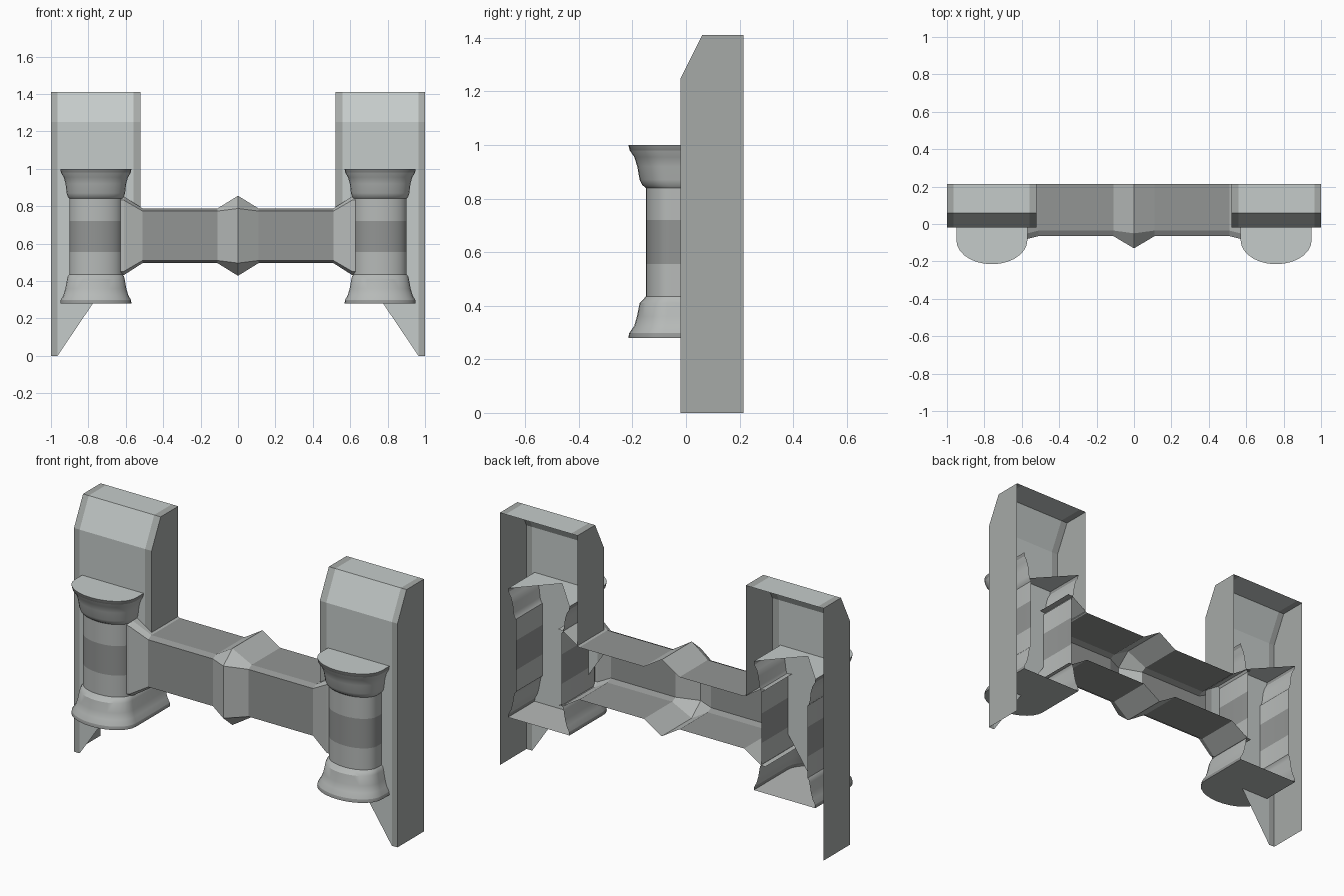
import bpy, bmesh
from math import sin, cos, pi, radians
from mathutils import Vector

cube = bpy.data.objects.get("Cube")
if cube:
    bpy.data.objects.remove(cube, do_unlink=True)


def material(name, r, g, b):
    m = bpy.data.materials.new(name)
    m.use_nodes = True
    m.diffuse_color = (r, g, b, 1)
    bsdf = next(n for n in m.node_tree.nodes if n.type == 'BSDF_PRINCIPLED')
    bsdf.inputs["Base Color"].default_value = (r, g, b, 1)
    return m


PANEL, STONE, TRIM, DARK = range(4)
MATS = [material("pale_panel", .56, .60, .59), material("light_stone", .47, .49, .48),
        material("grey_trim", .38, .40, .39), material("dark_grey", .29, .30, .295)]

BACK, FRONT = .215, -.02   # depth of the open back and of the post panel


def build(name, faces, inside, smooth=False):
    """Open shell from (points, material) pairs, mirrored to the other side."""
    bm = bmesh.new()
    for points, mat in faces:
        f = bm.faces.new([bm.verts.new(p) for p in points])
        f.material_index = mat
    bmesh.ops.remove_doubles(bm, verts=bm.verts, dist=.0005)
    bmesh.ops.recalc_face_normals(bm, faces=bm.faces)
    ref = Vector(inside)
    if sum(f.normal.dot(f.calc_center_median() - ref) * f.calc_area() for f in bm.faces) < 0:
        bmesh.ops.reverse_faces(bm, faces=bm.faces)
    me = bpy.data.meshes.new(name)
    bm.to_mesh(me)
    bm.free()
    for m in MATS:
        me.materials.append(m)
    ob = bpy.data.objects.new(name, me)
    bpy.context.collection.objects.link(ob)
    if smooth:
        bpy.ops.object.select_all(action='DESELECT')
        ob.select_set(True)
        bpy.context.view_layer.objects.active = ob
        bpy.ops.object.shade_smooth_by_angle(angle=radians(30))
    ob.modifiers.new("other_side", 'MIRROR')
    return ob


def loft(rows, colour):
    """Quads between successive rows of points."""
    return [((a[j], a[j + 1], b[j + 1], b[j]), colour(i, j))
            for i, (a, b) in enumerate(zip(rows, rows[1:])) for j in range(len(a) - 1)]


# Posts: bevelled top, framed panel, open back, slanted lower cut
path = [(BACK, 1.41), (.06, 1.41), (FRONT, 1.25)]
xs = [.52, .56, .965, 1.0]
faces = loft([[(x, y, z) for x in xs] for y, z in path],
             lambda i, j: PANEL if j == 1 else TRIM)
lower = [([.52, .56], [.66, .60], TRIM), ([.56, .965], [.60, 0], PANEL), ([.965, 1.0], [0, 0], TRIM)]
for (x0, x1), (z0, z1), mat in lower:
    faces.append(([(x0, FRONT, 1.25), (x1, FRONT, 1.25), (x1, FRONT, z1), (x0, FRONT, z0)], mat))
for x, z in ((.52, .79), (1.0, 0)):
    side = [(x, y, h) for y, h in path + [(FRONT, z), (BACK, z)]]
    faces.append((side, TRIM))
build("posts", faces, (.76, BACK, .9))

# Columns: flared half-round shafts with straight sides running to the back
CX, SEG = .76, 14
profile = [(.28, .19, .215), (.298, .188, .212), (.325, .173, .193), (.36, .163, .183),
           (.41, .154, .173), (.425, .15, .158), (.435, .142, .15), (.555, .142, .15),
           (.72, .142, .15), (.84, .142, .15), (.85, .15, .163), (.87, .156, .173),
           (.92, .162, .182), (.955, .172, .193), (.98, .187, .21), (1.0, .19, .215)]


def outline(z, r, d):
    arc = [(CX + r * cos(pi * k / SEG), -d * (.4 + .6 * sin(pi * k / SEG)), z)
           for k in range(SEG + 1)]
    return [(CX + r, BACK, z)] + arc + [(CX - r, BACK, z)]


rings = [outline(*p) for p in profile]


def column_colour(i, j):
    if i in (0, len(profile) - 2):
        return DARK
    return DARK if profile[i][0] == .555 else STONE


faces = loft(rings, column_colour)
faces.append((rings[0], STONE))
faces.append((rings[-1] + [(CX, .01, 1.0)], PANEL))
build("columns", faces, (CX, BACK, .64), smooth=True)

# Beam: channel section with a pointed middle and flared ends
MID = .642
# x, half height, front y, bevel depth, bevel height
sections = [(0, .214, -.13, .08, .068), (.11, .146, -.065, .03, .014),
            (.51, .146, -.065, .03, .014), (.61, .21, -.09, .03, .02),
            (.64, .214, -.09, .03, .02)]
rows = []
for x, h, y, dy, dz in sections:
    upper = [(BACK, h), (y + dy, h), (y, h - dz)]
    rows.append([(x, a, MID + b) for a, b in upper] + [(x, a, MID - b) for a, b in reversed(upper)])
build("beam", loft(rows, lambda i, j: DARK if i == 1 else STONE), (.3, BACK, MID))
